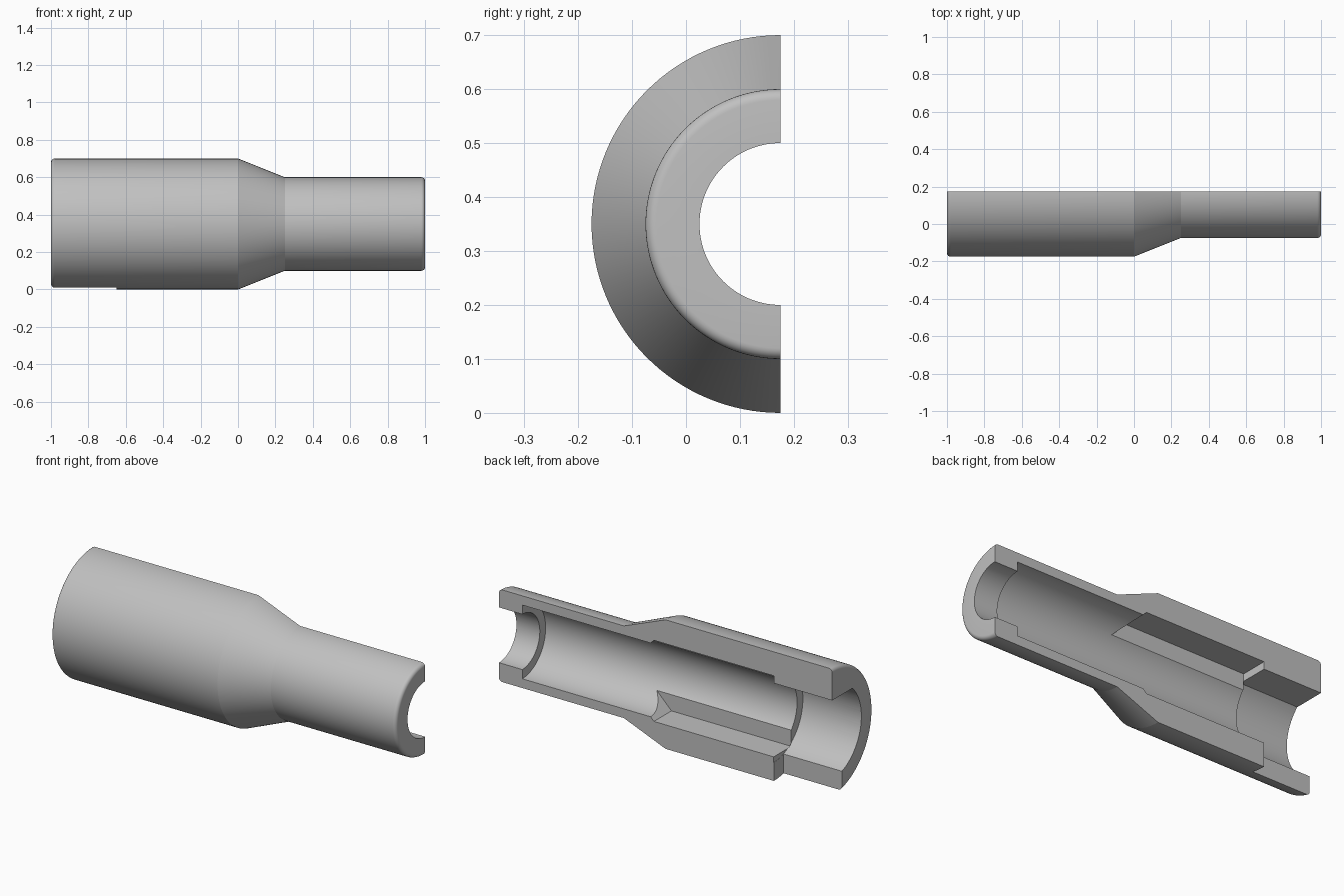
import bpy, bmesh, math
from mathutils import Matrix, Vector

cube = bpy.data.objects.get("Cube")
if cube:
    bpy.data.objects.remove(cube, do_unlink=True)

AXIS = Vector((0, 0.175, 0.35))   # centre line of the sleeve, on the section plane
SEAT = -0.65                      # where the wide socket ends


def finish(bm, name):
    bmesh.ops.recalc_face_normals(bm, faces=bm.faces)
    mesh = bpy.data.meshes.new(name)
    bm.to_mesh(mesh)
    bm.free()
    obj = bpy.data.objects.new(name, mesh)
    obj.location = AXIS
    bpy.context.collection.objects.link(obj)
    return obj


def lathe(name, profile, steps=128):
    """Revolve (x, radius) points about the x axis."""
    bm = bmesh.new()
    verts = [bm.verts.new((x, 0, r)) for x, r in profile]
    edges = [bm.edges.new(pair) for pair in zip(verts, verts[1:])]
    bmesh.ops.spin(bm, geom=verts + edges, cent=(0, 0, 0), axis=(1, 0, 0),
                   angle=math.tau, steps=steps)
    bmesh.ops.remove_doubles(bm, verts=bm.verts, dist=1e-5)
    return finish(bm, name)


def prism(name, points, sweep):
    """Extrude a closed 3D outline along a vector."""
    bm = bmesh.new()
    face = bm.faces.new([bm.verts.new(p) for p in points])
    new = bmesh.ops.extrude_face_region(bm, geom=[face])["geom"]
    bmesh.ops.translate(bm, vec=sweep,
                        verts=[v for v in new if isinstance(v, bmesh.types.BMVert)])
    return finish(bm, name)


def block(name, low, high):
    low, high = Vector(low), Vector(high)
    bm = bmesh.new()
    bmesh.ops.create_cube(bm, size=1, matrix=Matrix.Translation((low + high) / 2)
                          @ Matrix.Diagonal((high - low).to_4d()))
    return finish(bm, name)


def fillet(x, r, size, start):
    """Quarter-round corner points for an outer end edge."""
    return [(x + size * math.cos(a), r + size * math.sin(a))
            for a in (start - math.pi / 2 * i / 6 for i in range(7))]


# Outer body: wide barrel, cone, narrow barrel, rounded ends
R = 0.02
body = lathe("reducer_sleeve",
             [(-1, 0)] + fillet(-1 + R, 0.35 - R, R, math.pi)
             + [(0, 0.35), (0.25, 0.25)]
             + fillet(1 - R, 0.25 - R, R, math.pi / 2) + [(1, 0)])

# Stepped bore with an end lip
bore = lathe("bore_cutter", [(SEAT, 0), (SEAT, 0.2), (0.86, 0.2), (0.86, 0.15),
                             (1.1, 0.15), (1.1, 0)])

# Wide socket with a flat top
flat = math.asin(0.18 / 0.25)
arc = [math.pi - flat + (math.pi + 2 * flat) * i / 80 for i in range(81)]
socket = prism("socket_cutter",
               [(-1.1, 0.25 * math.cos(a), 0.25 * math.sin(a)) for a in arc],
               (SEAT + 1.101, 0, 0))

# Rectangular pocket with a tapered inner end
half = [(SEAT - 0.001, 0.22), (0.07, 0.22), (0.16, 0.13)]
outline = half + [(x, -z) for x, z in reversed(half)]
pocket = prism("pocket_cutter", [(x, -0.15, z) for x, z in outline], (0, 0.3, 0))

# Slot through the bottom of the wide end
slot = block("slot_cutter", (-1.1, -0.083, -0.5), (SEAT, 0.083, -0.1))

# Lengthwise section cut
section = block("section_cutter", (-1.2, 0, -0.6), (1.2, 0.6, 0.6))

cutters = [bore, socket, pocket, slot, section]
for cutter in cutters:
    cutter.hide_render = True
    mod = body.modifiers.new(cutter.name, "BOOLEAN")
    mod.operation = "DIFFERENCE"
    mod.solver = "EXACT"
    mod.object = cutter

# Bake the cuts and drop the helpers
bpy.context.view_layer.update()
graph = bpy.context.evaluated_depsgraph_get()
cut_mesh = bpy.data.meshes.new_from_object(body.evaluated_get(graph))
body.modifiers.clear()
body.data = cut_mesh
for cutter in cutters:
    bpy.data.objects.remove(cutter, do_unlink=True)

# Plain grey finish
grey = bpy.data.materials.new("plain_grey")
grey.use_nodes = True
colour = (0.53, 0.53, 0.53, 1)
grey.diffuse_color = colour
grey.node_tree.nodes["Principled BSDF"].inputs["Base Color"].default_value = colour
body.data.materials.clear()
body.data.materials.append(grey)

bpy.ops.object.select_all(action="DESELECT")
body.select_set(True)
bpy.context.view_layer.objects.active = body
bpy.ops.object.shade_smooth_by_angle(angle=math.radians(20))
